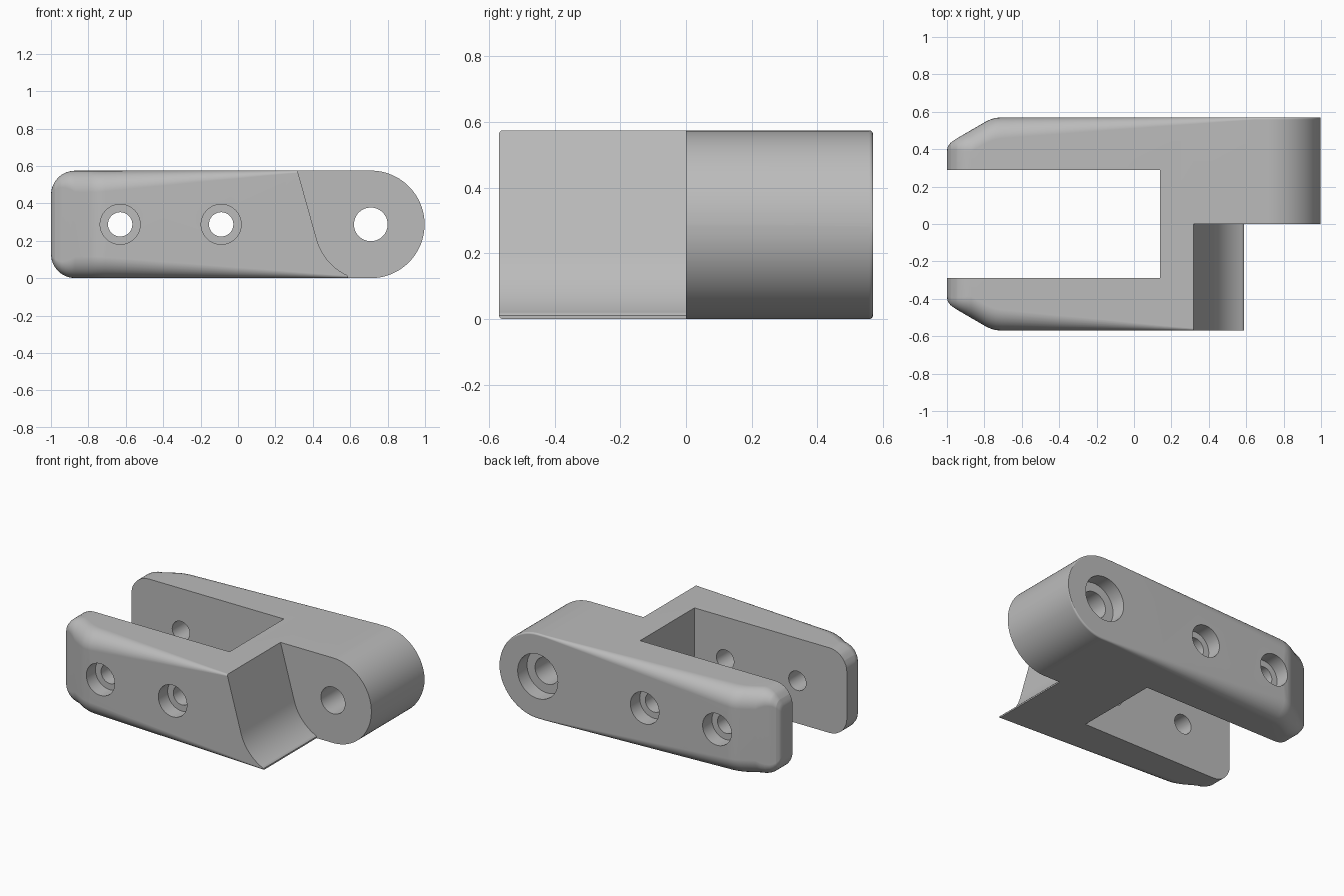
import bpy, bmesh
from math import sin, cos, pi, radians
from mathutils import Vector

if "Cube" in bpy.data.objects:
    bpy.data.objects.remove(bpy.data.objects["Cube"])

R = 0.2875               # half height and lobe radius
PIVOT = 0.71             # x of the lobe centre
WIDTH = 0.57             # half width

grey = bpy.data.materials.new("plain grey")
grey.use_nodes = True
grey.diffuse_color = (0.5, 0.5, 0.5, 1)
grey.node_tree.nodes["Principled BSDF"].inputs["Base Color"].default_value = (0.5, 0.5, 0.5, 1)


def loft(name, rings):
    """Skin a row of closed rings and cap both ends."""
    bm = bmesh.new()
    rows = [[bm.verts.new(p) for p in ring] for ring in rings]
    n = len(rows[0])
    for a, b in zip(rows, rows[1:]):
        for i in range(n):
            j = (i + 1) % n
            bm.faces.new((a[i], a[j], b[j], b[i]))
    bm.faces.new(rows[0])
    bm.faces.new(rows[-1])
    bmesh.ops.recalc_face_normals(bm, faces=bm.faces)
    mesh = bpy.data.meshes.new(name)
    bm.to_mesh(mesh)
    bm.free()
    mesh.materials.append(grey)
    ob = bpy.data.objects.new(name, mesh)
    bpy.context.collection.objects.link(ob)
    return ob


def prism(name, outline, y0, y1):
    return loft(name, [[(x, y, z) for x, z in outline] for y in (y0, y1)])


def lerp(points, x):
    """Piecewise linear lookup."""
    if x <= points[0][0]:
        return points[0][1]
    for (xa, va), (xb, vb) in zip(points, points[1:]):
        if x <= xb:
            return va + (vb - va) * (x - xa) / (xb - xa)
    return points[-1][1]


# Plan outline of the tapered arms, and half height along the length
PLAN = [(-1, 0.395), (-0.995, 0.415), (-0.98, 0.435), (-0.95, 0.456),
        (-0.79, 0.549), (-0.765, 0.56), (-0.74, 0.567), (-0.71, WIDTH)]
CORNER = 0.13


def half_height(x):
    if x < -1 + CORNER:
        d = -1 + CORNER - x
        return R - CORNER + max(CORNER ** 2 - d * d, 0) ** 0.5
    if x > PIVOT:
        return max(R * R - (x - PIVOT) ** 2, 0) ** 0.5
    return R


def ring(x):
    """Cross-section whose corner rounding fades toward the pivot."""
    y, h = lerp(PLAN, x), half_height(x)
    pts = []
    corners = [(1, 1, 0.65), (-1, 1, 0.32), (-1, -1, 0.59), (1, -1, 0.65)]
    for k, (sy, sz, fade) in enumerate(corners):
        r = lerp([(-1, 0.03), (-0.87, 0.115), (-0.75, 0.115), (fade, 0.012)], x)
        r = min(r, h * 0.8)
        for i in range(9):
            a = k * pi / 2 + i * pi / 16
            pts.append((x, sy * (y - r) + r * cos(a), R + sz * (h - r) + r * sin(a)))
    return pts


stations = {round(-1 + CORNER * (1 - cos(i * pi / 16)), 4) for i in range(9)}
stations |= {p[0] for p in PLAN} | {-0.4, 0.0, 0.32, 0.59, 0.65}
stations |= {round(PIVOT + R * sin(radians(a)), 4) for a in range(0, 87, 4)}
stations.add(PIVOT + R * 0.9998)
body = loft("hinge_arm_body", [ring(x) for x in sorted(stations)])

# Cutters: slot between arms, curved clearance beside the lobe, screw holes
cutters = [prism("slot_cutter", [(-1.2, -0.2), (0.14, -0.2), (0.14, 0.8), (-1.2, 0.8)], -0.29, 0.29)]

clearance = [(PIVOT + 0.3 * cos(radians(a)), R + 0.3 * sin(radians(a)))
             for a in range(195, 245, 3)]
clearance = ([(1.2, 0.7), (0.285, 0.7), (0.318, 2 * R)] + clearance
             + [(0.58, 0.018), (0.588, 0.01), (0.59, -0.1), (1.2, -0.1)])
cutters.append(prism("clearance_cutter", clearance, -0.8, 0))


def hole(x, r, y0, y1):
    circle = [(x + r * cos(i * pi / 32), R + r * sin(i * pi / 32)) for i in range(64)]
    cutters.append(prism("hole_cutter", circle, y0, y1))


for x in (-0.63, -0.09):
    hole(x, 0.065, -0.8, 0.8)
    for side in (-1, 1):
        hole(x, 0.107, side * (WIDTH - 0.1), side * 0.8)
hole(PIVOT, 0.09, -0.1, 0.8)
hole(PIVOT, 0.15, WIDTH - 0.1, 0.8)

bpy.ops.object.select_all(action='DESELECT')
bpy.context.view_layer.objects.active = body
body.select_set(True)
for c in cutters:
    c.hide_render = True
    m = body.modifiers.new("cut", 'BOOLEAN')
    m.operation, m.solver, m.object = 'DIFFERENCE', 'EXACT', c
    bpy.ops.object.modifier_apply(modifier=m.name)
    bpy.data.objects.remove(c)

# Smooth rounds, crisp flats
bpy.ops.object.shade_smooth_by_angle(angle=radians(28))
w = body.modifiers.new("flat_normals", 'WEIGHTED_NORMAL')
w.keep_sharp = True
